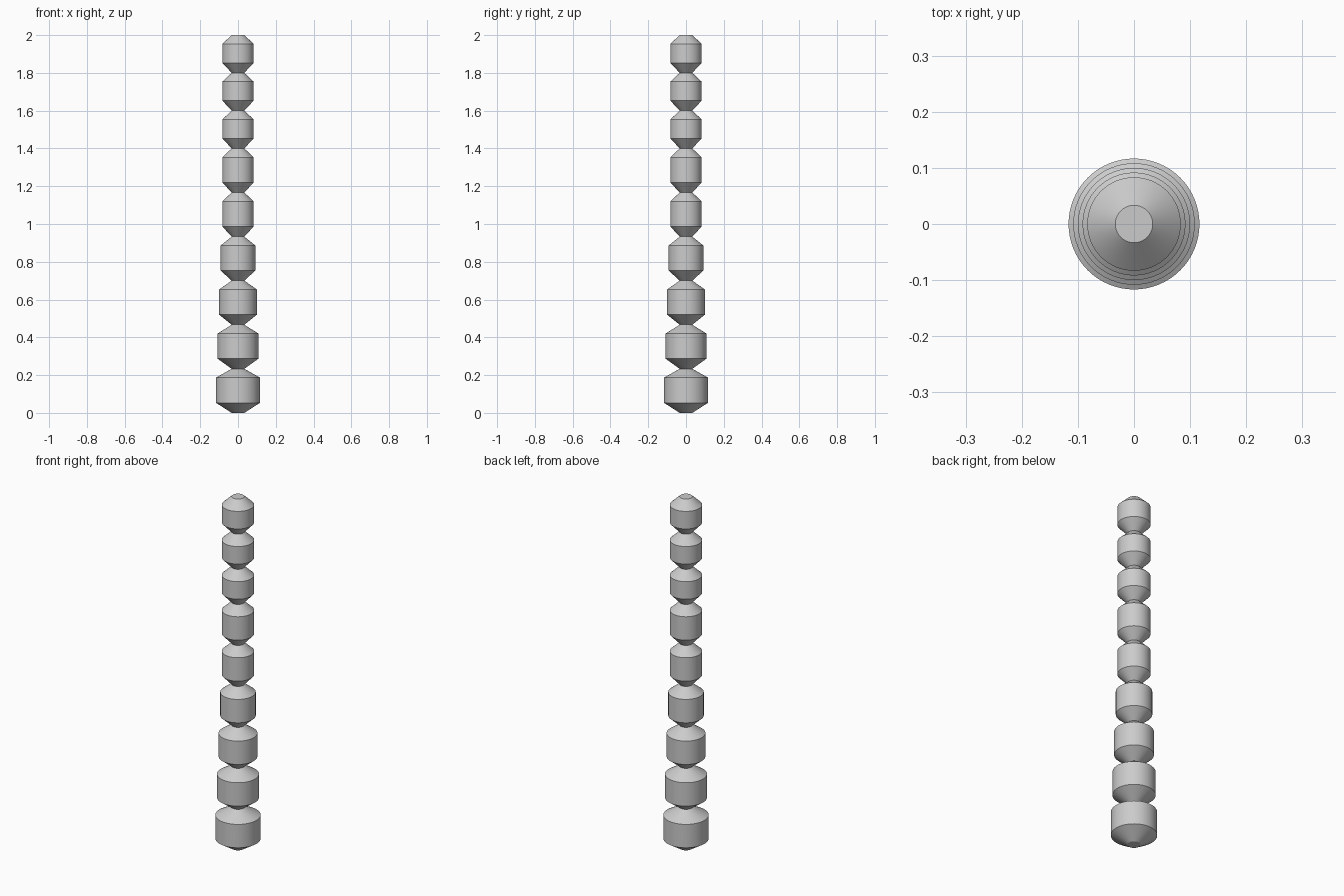
import bpy, bmesh, math
from mathutils import Matrix

if "Cube" in bpy.data.objects:
    bpy.data.objects.remove(bpy.data.objects["Cube"], do_unlink=True)

# Single material
grey = bpy.data.materials.new("light grey")
grey.use_nodes = True
colour = (0.6, 0.6, 0.6, 1)
grey.diffuse_color = colour
grey.node_tree.nodes["Principled BSDF"].inputs["Base Color"].default_value = colour

UNIT = 1 / 30
NECK = UNIT
LOWER, UPPER = 1.6 * UNIT, 1.4 * UNIT


def add_bead(name, base, radius, height):
    """Turned bead: flared foot, straight drum, sloped shoulder, flat ends."""
    profile = [(0, 0), (NECK, 0), (radius, LOWER),
               (radius, height - UPPER), (NECK, height), (0, height)]
    bm = bmesh.new()
    verts = [bm.verts.new((r, 0, z)) for r, z in profile]
    edges = [bm.edges.new(pair) for pair in zip(verts, verts[1:])]
    bmesh.ops.spin(bm, geom=verts + edges, cent=(0, 0, 0), axis=(0, 0, 1),
                   angle=math.tau, steps=64, use_merge=True)
    bmesh.ops.remove_doubles(bm, verts=bm.verts, dist=1e-5)
    bmesh.ops.recalc_face_normals(bm, faces=bm.faces)
    mesh = bpy.data.meshes.new(name)
    bm.to_mesh(mesh)
    bm.free()
    mesh.materials.append(grey)
    bead = bpy.data.objects.new(name, mesh)
    bead.location.z = base
    bpy.context.collection.objects.link(bead)
    bpy.ops.object.select_all(action='DESELECT')
    bead.select_set(True)
    bpy.context.view_layer.objects.active = bead
    bpy.ops.object.shade_smooth_by_angle(angle=math.radians(25))


# Stack of beads: radius tapers over the first five, the last three are shorter
base = 0
for i in range(9):
    radius = max(3.5 - 0.25 * i, 2.5) * UNIT
    height = (7 if i < 6 else 6) * UNIT
    add_bead(f"bead_{i + 1}", base, radius, height)
    base += height
